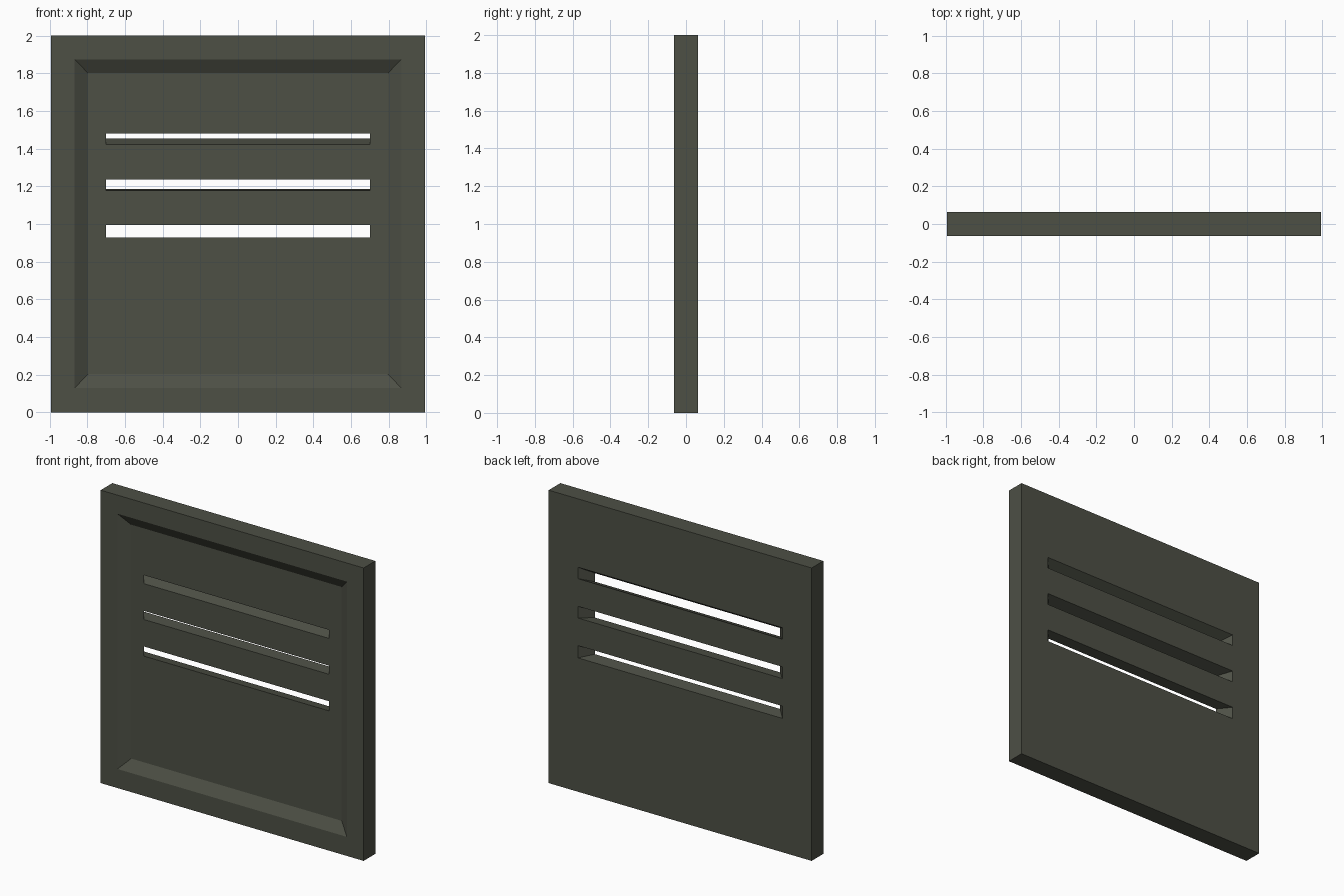
import bpy
import bmesh

if "Cube" in bpy.data.objects:
    bpy.data.objects.remove(bpy.data.objects["Cube"])

W, D, H = 0.993, 0.063, 2.0     # half width, half depth, height
FLOOR = -0.017                  # y of the recessed front face

paint = bpy.data.materials.new("dark olive grey")
paint.diffuse_color = (0.075, 0.08, 0.06, 1)
paint.use_nodes = True
paint.node_tree.nodes["Principled BSDF"].inputs["Base Color"].default_value = paint.diffuse_color


def frustum(name, y0, r0, y1, r1, over0=0.0, over1=0.0):
    """Solid between two rectangles (half width, z low, z high) at y0 and y1.
    over0 / over1 extend it past each end along the same slope."""
    def rect_at(y):
        t = (y - y0) / (y1 - y0)
        hw, lo, hi = [a + (b - a) * t for a, b in zip(r0, r1)]
        return [(-hw, y, lo), (hw, y, lo), (hw, y, hi), (-hw, y, hi)]

    bm = bmesh.new()
    a = [bm.verts.new(p) for p in rect_at(y0 - over0)]
    b = [bm.verts.new(p) for p in rect_at(y1 + over1)]
    bm.faces.new(a)
    bm.faces.new(b[::-1])
    for i in range(4):
        j = (i + 1) % 4
        bm.faces.new((a[j], a[i], b[i], b[j]))
    bmesh.ops.recalc_face_normals(bm, faces=bm.faces)
    mesh = bpy.data.meshes.new(name)
    bm.to_mesh(mesh)
    bm.free()
    mesh.materials.append(paint)
    obj = bpy.data.objects.new(name, mesh)
    bpy.context.collection.objects.link(obj)
    return obj


# Plain slab
panel = frustum("vent_panel", -D, (W, 0, H), D, (W, 0, H))

# Bevelled recess in the front
cutters = [frustum("recess_cutter", -D, (0.867, 0.13, 1.873),
                   FLOOR, (0.795, 0.203, 1.80), over0=0.02)]

# Three slots that flare towards the back: front z range, back z range
slots = [((0.928, 0.994), (0.914, 0.998)),
         (((1.178), 1.237), (1.186, 1.266)),
         ((1.423, 1.481), (1.455, 1.533))]
for front, back in slots:
    cutters.append(frustum("slot_cutter", FLOOR, (0.70, *front),
                           D, (0.772, *back), over0=0.015, over1=0.02))

for c in cutters:
    c.hide_render = True
    mod = panel.modifiers.new(c.name, 'BOOLEAN')
    mod.operation = 'DIFFERENCE'
    mod.solver = 'EXACT'
    mod.object = c

# Bake the cuts and remove the helpers
bpy.context.view_layer.update()
deps = bpy.context.evaluated_depsgraph_get()
cut_mesh = bpy.data.meshes.new_from_object(panel.evaluated_get(deps))
panel.modifiers.clear()
panel.data = cut_mesh
panel.data.name = "vent_panel"
for c in cutters:
    bpy.data.objects.remove(c, do_unlink=True)
